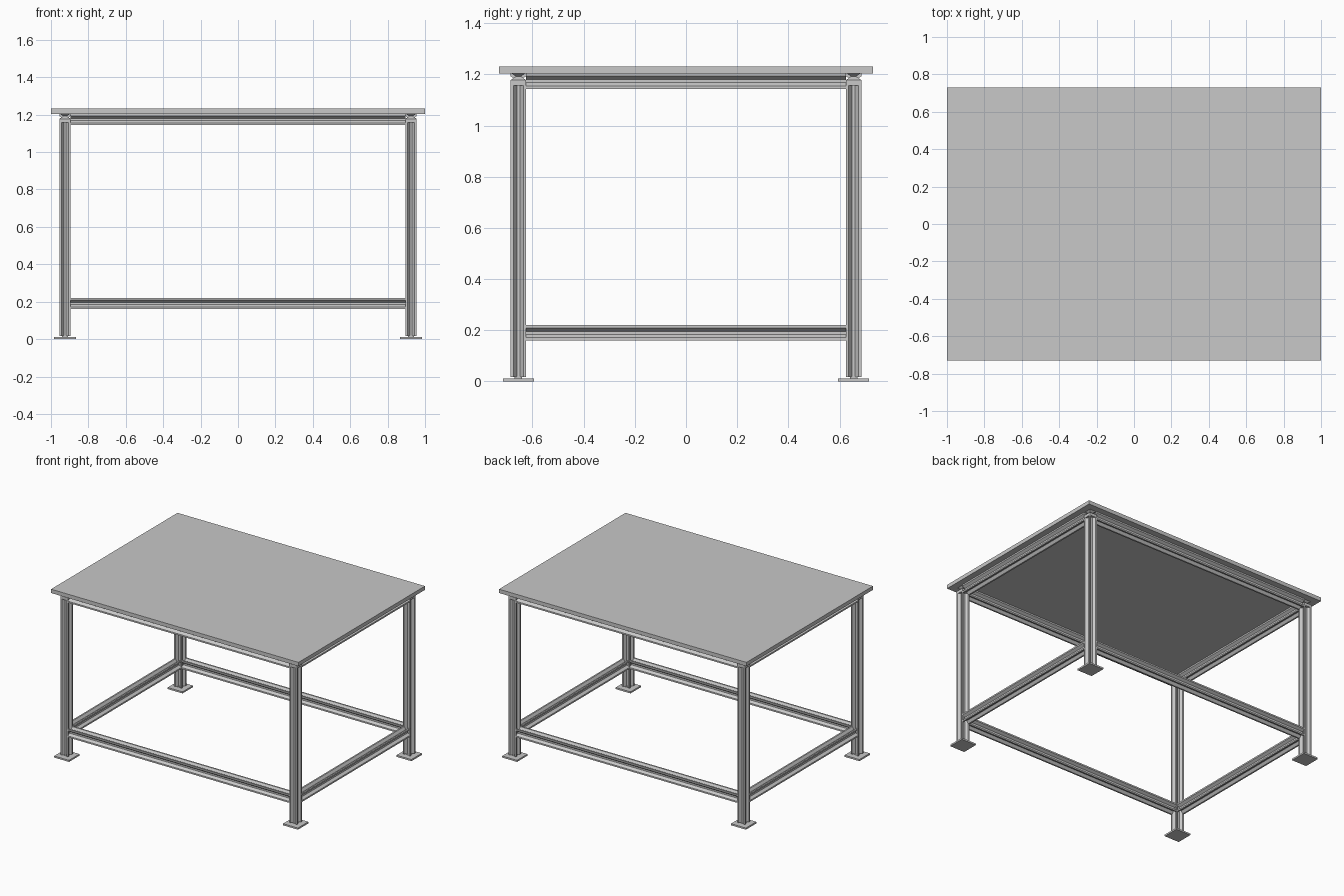
import bpy
import bmesh
from mathutils import Vector

cube = bpy.data.objects.get("Cube")
if cube:
    bpy.data.objects.remove(cube, do_unlink=True)

grey = bpy.data.materials.new("light_grey_metal")
grey.use_nodes = True
tone = (0.58, 0.58, 0.58, 1)
grey.diffuse_color = tone
grey.node_tree.nodes["Principled BSDF"].inputs["Base Color"].default_value = tone

HALF = 0.03            # half width of the slotted bar
LEG_X, LEG_Y = 0.925, 0.655
LEG_TOP, TABLE_UNDER, TABLE_TOP = 1.157, 1.204, 1.232


def finish(name, bm):
    bmesh.ops.recalc_face_normals(bm, faces=bm.faces)
    mesh = bpy.data.meshes.new(name)
    bm.to_mesh(mesh)
    bm.free()
    mesh.materials.append(grey)
    obj = bpy.data.objects.new(name, mesh)
    bpy.context.collection.objects.link(obj)
    return obj


def box(name, low, high):
    bm = bmesh.new()
    bmesh.ops.create_cube(bm, size=1)
    low, high = Vector(low), Vector(high)
    for v in bm.verts:
        v.co = (low + high) / 2 + v.co * (high - low)
    return finish(name, bm)


def slotted_outline():
    # One flared slot, turned onto each of the four sides
    side = [(HALF, -HALF), (HALF, -0.019), (0.012, -0.006),
            (0.012, 0.006), (HALF, 0.019)]
    points = []
    for turn in range(4):
        points += side
        side = [(-v, u) for u, v in side]
    return points


def slotted_bar(name, axis, centre, length):
    bm = bmesh.new()
    ring = []
    for u, v in slotted_outline():
        co = Vector(centre)
        co[axis] -= length / 2
        co[(axis + 1) % 3] += u
        co[(axis + 2) % 3] += v
        ring.append(bm.verts.new(co))
    cap = bm.faces.new(ring)
    moved = bmesh.ops.extrude_face_region(bm, geom=[cap], use_keep_orig=True)
    shift = Vector((0, 0, 0))
    shift[axis] = length
    verts = [g for g in moved["geom"] if isinstance(g, bmesh.types.BMVert)]
    bmesh.ops.translate(bm, verts=verts, vec=shift)
    return finish(name, bm)


def corner_joint(name, x, y):
    # Square block with a peaked top that flares out again under the table
    bm = bmesh.new()
    levels = [(LEG_TOP, HALF), (1.178, HALF), (1.192, 0.01), (TABLE_UNDER, HALF - 0.004)]
    rings = [[bm.verts.new((x + a * r, y + b * r, z))
              for a, b in ((-1, -1), (1, -1), (1, 1), (-1, 1))] for z, r in levels]
    for lower, upper in zip(rings, rings[1:]):
        for i in range(4):
            j = (i + 1) % 4
            bm.faces.new((lower[i], lower[j], upper[j], upper[i]))
    bm.faces.new(rings[0])
    bm.faces.new(rings[-1])
    return finish(name, bm)


# Table top
box("table_top", (-1, -0.73, TABLE_UNDER), (1, 0.73, TABLE_TOP))

# Legs with feet and corner joints
for sx, side in ((1, "left"), (-1, "right")):
    for sy, end in ((-1, "front"), (1, "back")):
        x, y = sx * LEG_X, sy * LEG_Y
        tag = f"{end}_{side}"
        bottom = 0.018
        slotted_bar(f"{tag}_leg", 2, (x, y, (bottom + LEG_TOP) / 2), LEG_TOP - bottom)
        box(f"{tag}_foot_plate", (x - 0.06, y - 0.06, 0), (x + 0.06, y + 0.06, 0.012))
        box(f"{tag}_foot_stem", (x - 0.015, y - 0.015, 0.012), (x + 0.015, y + 0.015, 0.02))
        corner_joint(f"{tag}_corner_joint", x, y)

# Upper and lower rails between the legs
for level, z in (("upper", TABLE_UNDER - HALF), ("lower", 0.19)):
    for s, end, side in ((-1, "front", "right"), (1, "back", "left")):
        slotted_bar(f"{level}_{end}_rail", 0, (0, s * LEG_Y, z), 2 * (LEG_X - HALF))
        slotted_bar(f"{level}_{side}_rail", 1, (s * LEG_X, 0, z), 2 * (LEG_Y - HALF))
